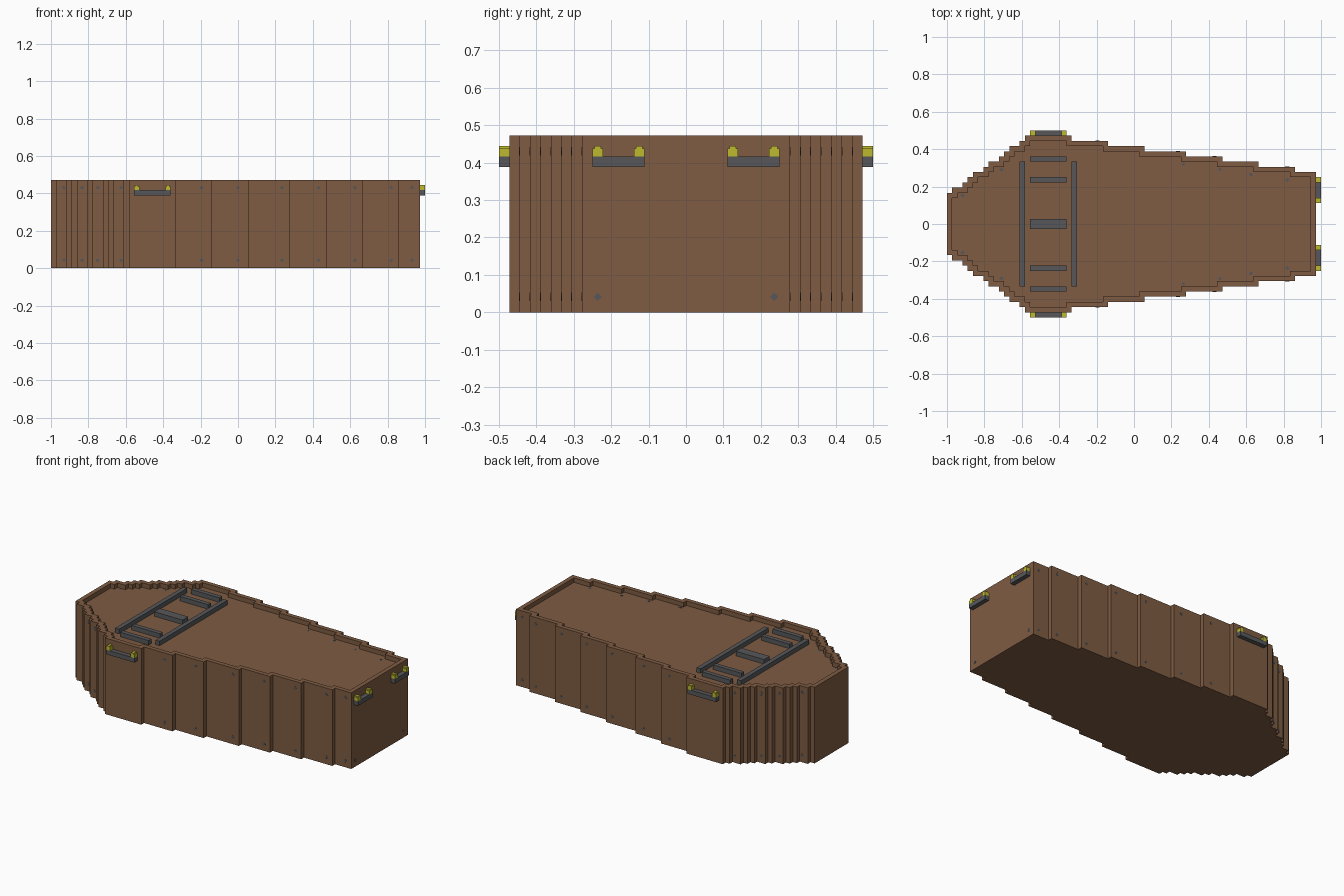
import bpy, bmesh
from mathutils import Matrix, Vector

U = 1 / 36  # one block
if "Cube" in bpy.data.objects:
    bpy.data.objects.remove(bpy.data.objects["Cube"])


def material(name, rgb):
    m = bpy.data.materials.new(name)
    m.use_nodes = True
    m.diffuse_color = (*rgb, 1)
    bsdf = m.node_tree.nodes["Principled BSDF"]
    bsdf.inputs["Base Color"].default_value = (*rgb, 1)
    bsdf.inputs["Roughness"].default_value = 0.8
    return m


WOOD = material("brown wood", (0.21, 0.107, 0.055))
IRON = material("grey iron", (0.095, 0.097, 0.102))
BRASS = material("yellow brass", (0.52, 0.49, 0.03))


def finish(name, bm, mat):
    bmesh.ops.scale(bm, vec=(U, U, U), verts=bm.verts)
    bmesh.ops.recalc_face_normals(bm, faces=bm.faces)
    mesh = bpy.data.meshes.new(name)
    bm.to_mesh(mesh)
    bm.free()
    mesh.materials.append(mat)
    obj = bpy.data.objects.new(name, mesh)
    bpy.context.collection.objects.link(obj)
    return obj


def add_box(bm, x0, x1, y0, y1, z0, z1):
    mat = Matrix.Translation(((x0 + x1) / 2, (y0 + y1) / 2, (z0 + z1) / 2))
    bmesh.ops.create_cube(bm, size=1, matrix=mat @ Matrix.Diagonal((x1 - x0, y1 - y0, z1 - z0, 1)))


def boxes(name, mat, *specs):
    bm = bmesh.new()
    for s in specs:
        add_box(bm, *s)
    return finish(name, bm, mat)


# Stepped outline: half width grows at the head, shrinks toward the foot
HEAD_STEPS = [-35, -33, -32, -31, -29, -28, -26, -25, -24, -22, -21]
FOOT_STEPS = [-12, -5, 2, 10, 17, 24, 31]


def half_width(x):
    return 6 + sum(x >= s for s in HEAD_STEPS) - sum(x >= s for s in FOOT_STEPS)


def inner_width(x):
    return min(half_width(max(-36, min(34, x + d))) for d in (-1, 0, 1)) - 1


def stepped_prism(name, width, start, end, z0, z1):
    side = [(start, width(start))]
    for x in range(start + 1, end):
        if width(x) != width(x - 1):
            side += [(x, width(x - 1)), (x, width(x))]
    side.append((end, width(end - 1)))
    outline = side + [(x, -y) for x, y in reversed(side)]
    bm = bmesh.new()
    face = bm.faces.new([bm.verts.new((x, y, z0)) for x, y in outline])
    out = bmesh.ops.extrude_face_region(bm, geom=[face])["geom"]
    bmesh.ops.translate(bm, vec=(0, 0, z1 - z0),
                        verts=[v for v in out if isinstance(v, bmesh.types.BMVert)])
    return finish(name, bm, WOOD)


# Casket body with a shallow recess that leaves a one-block rim
body = stepped_prism("casket_body", half_width, -36, 35, 0, 17)
cutter = stepped_prism("lid_recess_cutter", inner_width, -35, 34, 16, 18)
cutter.hide_render = True
mod = body.modifiers.new("recess", "BOOLEAN")
mod.operation, mod.solver, mod.object = "DIFFERENCE", "EXACT", cutter
bpy.context.view_layer.objects.active = body
bpy.ops.object.modifier_apply(modifier=mod.name)
bpy.data.objects.remove(cutter)

# Raised iron bands across the lid, with plain ribs between them
boxes("lid_bands", IRON, *[(x, x + 1, -12, 12, 16, 17) for x in (-22, -12)])
ribs = [(-20, -13, -1, 1, 16, 17)]
for s in (-1, 1):
    for y in (8.5, 12.5):
        ribs.append((-20, -13, s * y - 0.5, s * y + 0.5, 16, 17))
boxes("lid_ribs", IRON, *ribs)


# Handles: an iron bar with a stepped brass knob at each end
def handle(name, along_x, a, b, c, sign):
    def spec(a0, a1, z0, z1):
        lo, hi = sorted((sign * c, sign * (c + 1)))
        return (a0, a1, lo, hi, z0, z1) if along_x else (lo, hi, a0, a1, z0, z1)
    boxes(name + "_bar", IRON, spec(a, b, 14, 15))
    knobs = []
    for k in (a, b - 1):
        knobs += [spec(k, k + 1, 15, 15.75), spec(k + 0.2, k + 0.8, 15.75, 16)]
    boxes(name + "_knobs", BRASS, *knobs)


for sign, label in ((-1, "front"), (1, "back")):
    handle(label + "_side_handle", True, -20, -13, 17, sign)
    handle(label + "_foot_handle", False, *sorted((sign * 4, sign * 9)), 35, 1)

# Small diamond nail heads on the sides, foot and lid
nails = bmesh.new()


def nail(location, normal):
    rot = Vector(normal).to_track_quat("Z", "Y").to_matrix().to_4x4()
    bmesh.ops.create_cone(nails, cap_ends=True, segments=4, radius1=0.4, radius2=0.4,
                          depth=0.1, matrix=Matrix.Translation(location) @ rot)


for s in (-1, 1):
    for x in (-33.5, -30, -27, -22.5, -7, 0, 8.5, 15.5, 22.5, 29.5, 33.5):
        for z in (1.5, 15.5):
            nail((x, s * half_width(x), z), (0, s, 0))
    nail((35, s * 8.5, 1.5), (1, 0, 0))
    for x, y in ((-33, 5.5), (-25.5, 10.5), (9.5, 11.5), (16.5, 10.5), (22.5, 9.5), (29.5, 8.5)):
        nail((x, s * y, 16), (0, 0, 1))
finish("nail_heads", nails, IRON)
